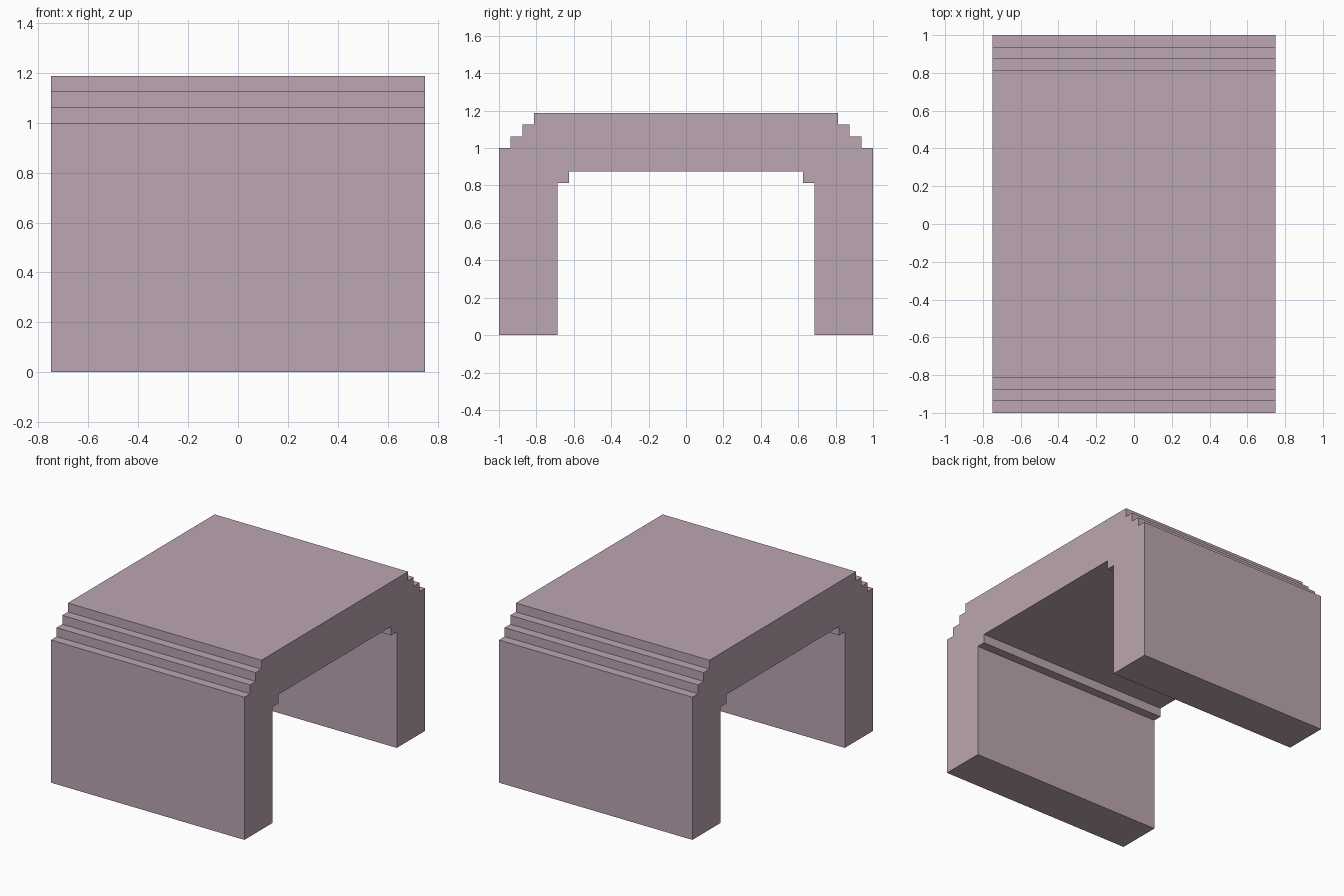
import bpy
import bmesh

cube = bpy.data.objects.get("Cube")
if cube:
    bpy.data.objects.remove(cube, do_unlink=True)

# Single dusty mauve colour
mauve = bpy.data.materials.new("dusty_mauve")
mauve.use_nodes = True
colour = (0.503, 0.381, 0.445, 1.0)
mauve.diffuse_color = colour
mauve.node_tree.nodes["Principled BSDF"].inputs["Base Color"].default_value = colour

STEP = 1 / 16
HALF_WIDTH = 0.75


def staircase(y, z, risers):
    """Points climbing inward from a wall face at y, whose top is at z."""
    points = [(y, 0), (y, z)]
    for _ in range(risers):
        y -= STEP
        points += [(y, z), (y, z + STEP)]
        z += STEP
    return points


# Half profile of the arch: outer steps up and over, inner step back down
outer = staircase(1.0, 1.0, 3)
inner = staircase(0.6875, 0.8125, 1)


def mirrored(points):
    return [(-y, z) for y, z in reversed(points)]


profile = outer + mirrored(outer) + mirrored(inner)[::-1] + inner[::-1]

# Extrude the profile across the width
bm = bmesh.new()
face = bm.faces.new([bm.verts.new((-HALF_WIDTH, y, z)) for y, z in profile])
result = bmesh.ops.extrude_face_region(bm, geom=[face])
moved = [v for v in result["geom"] if isinstance(v, bmesh.types.BMVert)]
bmesh.ops.translate(bm, verts=moved, vec=(2 * HALF_WIDTH, 0, 0))
bmesh.ops.recalc_face_normals(bm, faces=bm.faces)

mesh = bpy.data.meshes.new("stepped_arch")
bm.to_mesh(mesh)
bm.free()
mesh.materials.append(mauve)
arch = bpy.data.objects.new("stepped_arch", mesh)
bpy.context.collection.objects.link(arch)
